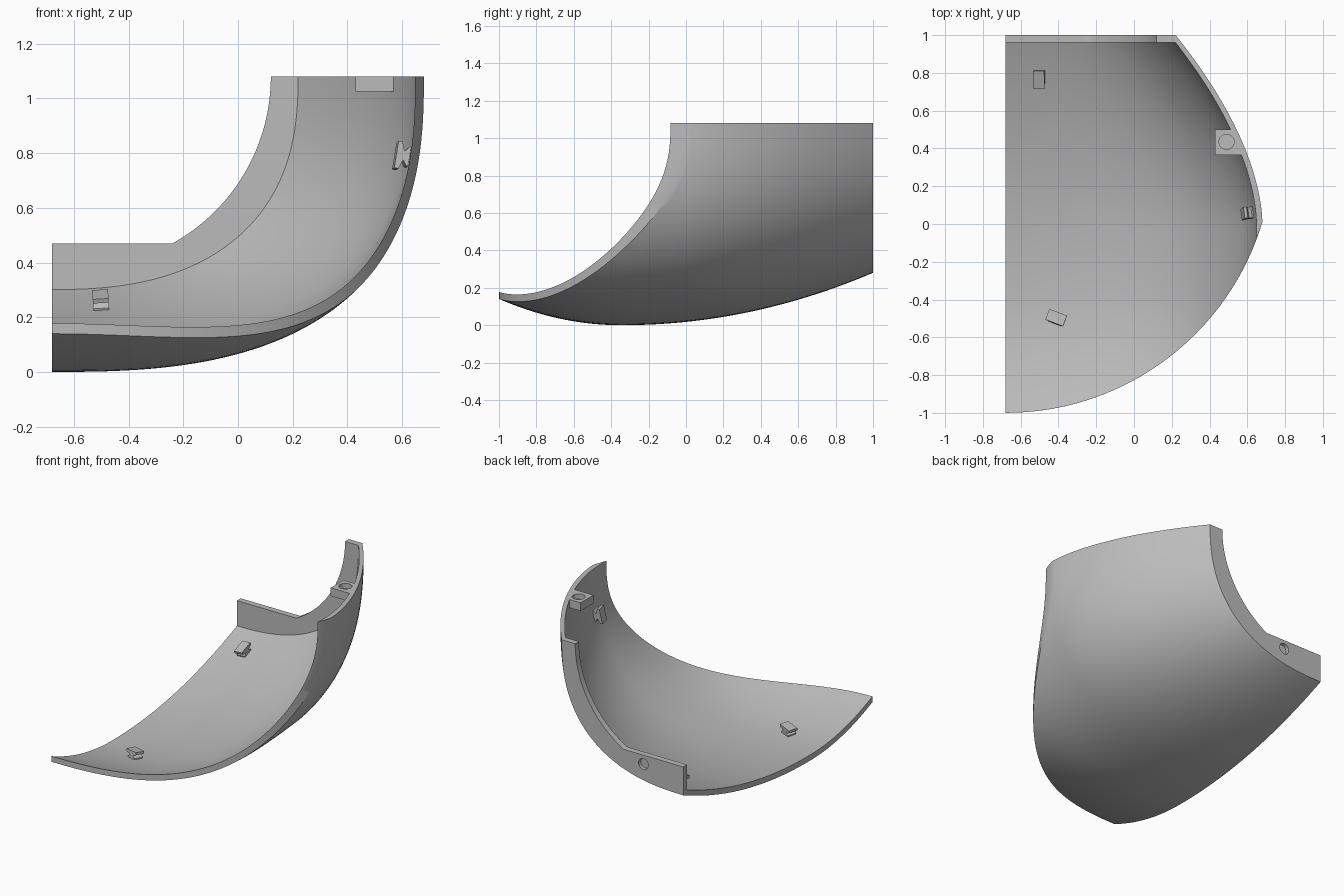
import bpy, bmesh, math
from mathutils import Vector, Matrix

if "Cube" in bpy.data.objects:
    bpy.data.objects.remove(bpy.data.objects["Cube"])

grey = bpy.data.materials.new("plain_grey")
grey.diffuse_color = (0.5, 0.5, 0.5, 1)
grey.use_nodes = True
grey.node_tree.nodes["Principled BSDF"].inputs["Base Color"].default_value = grey.diffuse_color
X0, TOP = -0.68, 1.08
N, M = 56, 40


def finish(name, bm, smooth=True):
    bmesh.ops.recalc_face_normals(bm, faces=bm.faces)
    me = bpy.data.meshes.new(name)
    bm.to_mesh(me)
    bm.free()
    ob = bpy.data.objects.new(name, me)
    bpy.context.collection.objects.link(ob)
    me.materials.append(grey)
    bpy.ops.object.select_all(action='DESELECT')
    bpy.context.view_layer.objects.active = ob
    ob.select_set(True)
    if smooth:
        bpy.ops.object.shade_smooth_by_angle(angle=math.radians(30))
    return ob


# Shell surface: superellipse section at each y, shrunk inward by k (0 outer, 1 inner)
def surf(y, th, k=0.0):
    p = 2.45 + 0.175 * (1 - y)
    a = 1.36 - 0.46 * max(y, 0) ** 1.75 - 0.032 * k
    d = (y + 0.35) / 1.35
    z0 = 0.28 * d ** 2.05 if d > 0 else 0.14 * ((y + 0.35) / 0.65) ** 2
    b = TOP - z0 - 0.038 * k
    return Vector((X0 + a * max(math.sin(th), 0) ** (2 / p), y,
                   TOP - b * max(math.cos(th), 0) ** (2 / p)))


# Front rim is trimmed by a vertical cylinder
def rim_y(th, k):
    y = -0.5
    for _ in range(60):
        x = surf(y, th, k).x
        y = 0.5 * y + 0.5 * (0.42 - math.sqrt(max(1.42 ** 2 - (x - X0) ** 2, 0)))
    return y


def theta(i, n=N):
    return math.pi / 2 * i / n


# Curved shell: outer and inner sheets stitched around the border
bm = bmesh.new()
sheets = []
for k in (0, 1):
    rows = []
    for i in range(N + 1):
        r = rim_y(theta(i), k)
        rows.append([bm.verts.new(surf(r + (1 - r) * j / M, theta(i), k)) for j in range(M + 1)])
    sheets.append(rows)
    for i in range(N):
        for j in range(M):
            bm.faces.new((rows[i][j], rows[i + 1][j], rows[i + 1][j + 1], rows[i][j + 1]))
border = [(i, 0) for i in range(N)] + [(N, j) for j in range(M)]
border += [(i, M) for i in range(N, 0, -1)] + [(0, j) for j in range(M, 0, -1)]
for (a, b), (c, d) in zip(border, border[1:] + border[:1]):
    bm.faces.new((sheets[0][a][b], sheets[0][c][d], sheets[1][c][d], sheets[1][a][b]))
finish("curved_shell", bm)


# Back flange: straight lower edge then an arc up to the top
def flange_edge(i):
    if i <= 15:
        return X0 + 0.44 * i / 15, 0.47
    a0 = math.atan2(0.47 - TOP, -0.24 + 0.577)
    a = a0 * (1 - (i - 15) / (N - 15))
    return -0.577 + 0.697 * math.cos(a), TOP + 0.697 * math.sin(a)


bm = bmesh.new()
loops = []
for i in range(N + 1):
    x, z = flange_edge(i)
    pts = [surf(0.96, theta(i), 0.98), surf(1, theta(i), 0.98), (x, 1, z), (x, 0.96, z)]
    loops.append([bm.verts.new(p) for p in pts])
for A, B in zip(loops, loops[1:]):
    for j in range(4):
        bm.faces.new((A[j], A[(j + 1) % 4], B[(j + 1) % 4], B[j]))
bm.faces.new(loops[0])
bm.faces.new(loops[-1])
flange = finish("back_flange", bm)


# Straight prism from an outline, placed by a matrix
def prism(name, outline, depth, mat):
    bm = bmesh.new()
    lo = [bm.verts.new(mat @ Vector((x, y, 0))) for x, y in outline]
    hi = [bm.verts.new(mat @ Vector((x, y, depth))) for x, y in outline]
    n = len(lo)
    for i in range(n):
        bm.faces.new((lo[i], lo[(i + 1) % n], hi[(i + 1) % n], hi[i]))
    bm.faces.new(lo)
    bm.faces.new(hi)
    return finish(name, bm, False)


# Blind round hole
def drill(target, centre, radius, depth, rot):
    circle = [(radius * math.cos(math.tau * i / 32), radius * math.sin(math.tau * i / 32)) for i in range(32)]
    cut = prism("hole_cutter", circle, depth * 2,
                Matrix.Translation(centre) @ rot @ Matrix.Translation((0, 0, -depth)))
    cut.hide_render = True
    mod = target.modifiers.new("hole", 'BOOLEAN')
    mod.operation, mod.solver, mod.object = 'DIFFERENCE', 'EXACT', cut
    bpy.context.view_layer.objects.active = target
    bpy.ops.object.modifier_apply(modifier=mod.name)
    bpy.data.objects.remove(cut)


drill(flange, (-0.385, 1, 0.41), 0.036, 0.025, Matrix.Rotation(math.pi / 2, 4, 'X'))

# Top mounting block with hole
block = prism("top_mount_block", [(0.43, 0.365), (0.575, 0.365), (0.522, 0.5), (0.43, 0.5)],
              0.055, Matrix.Translation((0, 0, 1.025)))
drill(block, (0.49, 0.435, TOP), 0.04, 0.035, Matrix.Identity(4))

# Waisted clips standing on the inner surface
CLIP = [(-0.035, -0.008), (0.035, -0.008), (0.035, 0.008), (0.016, 0.022), (0.05, 0.034),
        (0.05, 0.05), (-0.05, 0.05), (-0.05, 0.034), (-0.016, 0.022), (-0.035, 0.008)]


def clip(name, y, axis, value, direction, width):
    th = min((theta(i, 800) for i in range(10, 795)), key=lambda t: abs(surf(y, t, 1)[axis] - value))
    p = surf(y, th, 1)
    n = (surf(y + 0.01, th, 1) - p).cross(surf(y, th + 0.01, 1) - p).normalized()
    if n.dot(Vector((X0, 0, TOP)) - p) < 0:
        n.negate()
    l = Vector(direction)
    l = (l - n * l.dot(n)).normalized()
    w = l.cross(n)
    m = Matrix((l, n, w)).transposed().to_4x4()
    prism(name, CLIP, width, Matrix.Translation(p - w * width / 2) @ m)


clip("rear_clip", 0.78, 0, -0.5, (0, 1, 0), 0.058)
clip("front_clip", -0.5, 0, -0.41, (0.93, -0.36, 0), 0.06)
clip("side_clip", 0.06, 2, 0.785, (0, 0.1, 1), 0.06)
